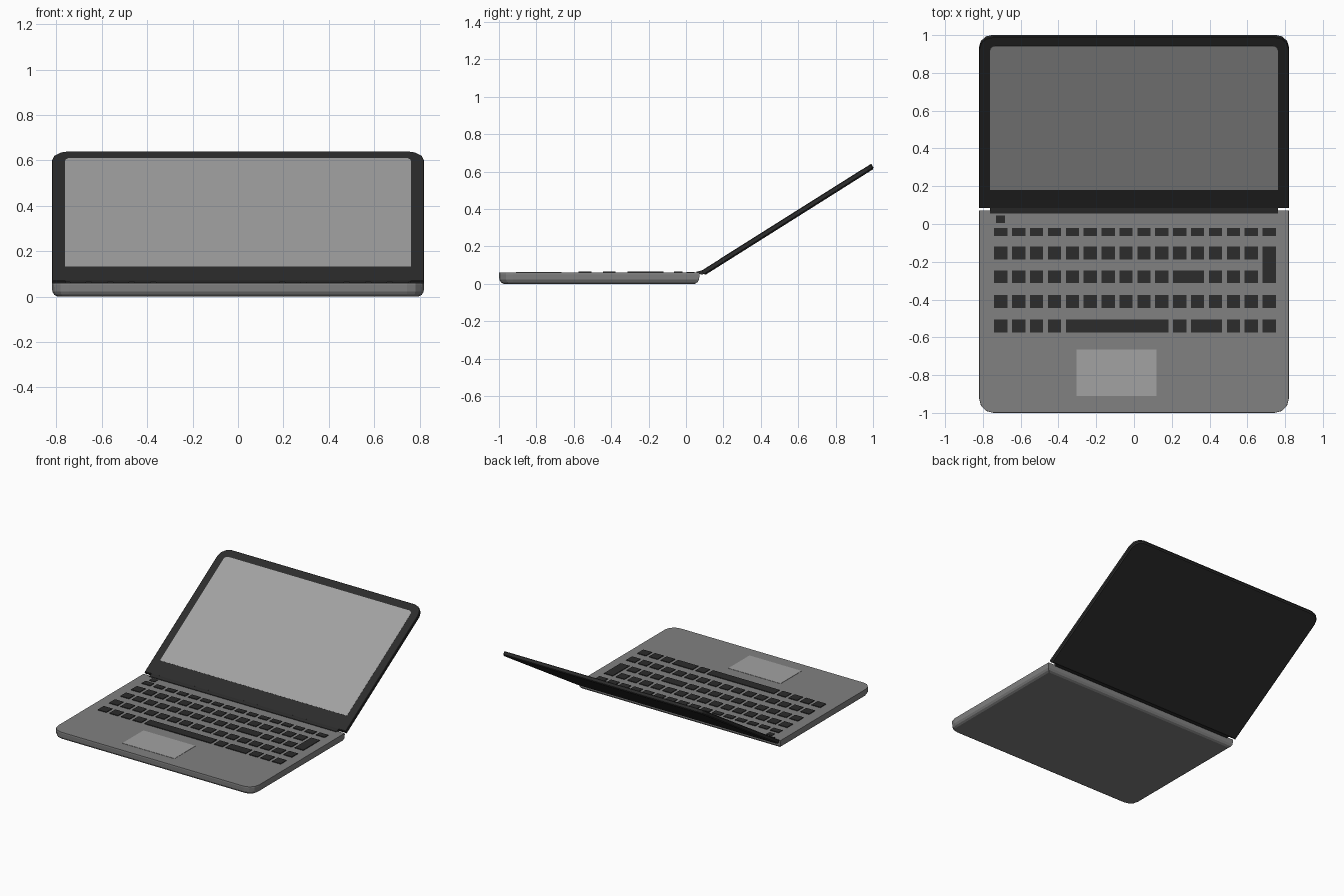
import bpy, bmesh, math
from mathutils import Matrix

if "Cube" in bpy.data.objects:
    bpy.data.objects.remove(bpy.data.objects["Cube"])


def material(name, v):
    m = bpy.data.materials.new(name)
    m.diffuse_color = (v, v, v, 1)
    m.use_nodes = True
    m.node_tree.nodes["Principled BSDF"].inputs["Base Color"].default_value = m.diffuse_color
    return m


BODY = material("body_grey", 0.22)
DARK = material("dark_plastic", 0.025)
LIGHT = material("light_panel", 0.36)


def finish(name, bm, mat, matrix=None):
    bmesh.ops.recalc_face_normals(bm, faces=bm.faces)
    mesh = bpy.data.meshes.new(name)
    bm.to_mesh(mesh)
    bm.free()
    mesh.materials.append(mat)
    ob = bpy.data.objects.new(name, mesh)
    bpy.context.collection.objects.link(ob)
    if matrix is not None:
        ob.matrix_world = matrix
    return ob


def outline(hx, y0, y1, radius, inset=0.0, seg=3):
    """Rectangle whose two corners at the y1 end are rounded."""
    s = 1 if y1 > y0 else -1
    r = radius - inset if radius > inset else 0.0
    hx, y0, y1 = hx - inset, y0 + s * inset, y1 - s * inset
    half = [(hx, y0)]
    for i in range(seg + 1):
        a = math.pi / 2 * i / seg
        half.append((hx - r + r * math.cos(a), y1 - s * r + s * r * math.sin(a)))
    return half + [(-x, y) for x, y in reversed(half)]


def plate(name, shape, layers, mat, matrix=None):
    """Stack of inset outlines, layers = (z, inset), skinned and capped."""
    bm = bmesh.new()
    rings = [[bm.verts.new((x, y, z)) for x, y in outline(*shape, inset=ins)]
             for z, ins in layers]
    n = len(rings[0])
    for a, b in zip(rings, rings[1:]):
        for i in range(n):
            j = (i + 1) % n
            bm.faces.new((a[i], a[j], b[j], b[i]))
    bm.faces.new(rings[0])
    bm.faces.new(rings[-1])
    return finish(name, bm, mat, matrix)


def add_box(bm, x0, x1, y0, y1, z0, z1):
    m = (Matrix.Translation(((x0 + x1) / 2, (y0 + y1) / 2, (z0 + z1) / 2))
         @ Matrix.Diagonal((x1 - x0, y1 - y0, z1 - z0, 1)))
    bmesh.ops.create_cube(bm, size=1, matrix=m)


# Base with rounded front corners and a bevelled underside
plate("base", (0.82, 0.072, -1.0, 0.075),
      [(0, 0.024), (0.008, 0.01), (0.022, 0.002), (0.05, 0), (0.06, 0.001)], BODY)

# Trackpad
bm = bmesh.new()
add_box(bm, -0.305, 0.12, -0.91, -0.665, 0.055, 0.062)
finish("trackpad", bm, LIGHT)

# Keyboard: each row is (y top, y bottom, groups of first/last column)
PITCH, KEY, LEFT, TOP = 0.0947, 0.07, -0.74, 0.065
singles = lambda a, b: [(c, c) for c in range(a, b + 1)]
rows = [
    (-0.02, -0.064, singles(0, 15)),
    (-0.12, -0.188, singles(0, 14)),
    (-0.12, -0.312, [(15, 15)]),
    (-0.246, -0.312, singles(0, 9) + [(10, 11)] + singles(12, 14)),
    (-0.376, -0.444, singles(0, 15)),
    (-0.506, -0.575, singles(0, 3) + [(4, 9), (10, 10), (11, 12)] + singles(13, 15)),
]
bm = bmesh.new()
for yt, yb, groups in rows:
    for a, b in groups:
        add_box(bm, LEFT + a * PITCH, LEFT + b * PITCH + KEY, yb, yt, 0.055, TOP)
finish("keyboard_keys", bm, DARK)

# Power button
bm = bmesh.new()
add_box(bm, -0.73, -0.683, 0.004, 0.045, 0.055, 0.063)
finish("power_button", bm, DARK)

# Hinge bar, a short extruded profile joining base and lid
bm = bmesh.new()
profile = [(0.055, 0.054), (0.055, 0.064), (0.07, 0.068), (0.092, 0.073), (0.102, 0.052), (0.085, 0.05)]
face = bm.faces.new([bm.verts.new((-0.762, y, z)) for y, z in profile])
ext = bmesh.ops.extrude_face_region(bm, geom=[face], use_keep_orig=True)
bmesh.ops.translate(bm, vec=(1.524, 0, 0),
                    verts=[v for v in ext["geom"] if isinstance(v, bmesh.types.BMVert)])
finish("hinge", bm, DARK)

# Lid, modelled flat and tilted back about its lower edge
tilt = Matrix.Translation((0, 0.083, 0.07)) @ Matrix.Rotation(math.radians(32.2), 4, "X")
plate("lid", (0.82, 0, 1.072, 0.075),
      [(-0.03, 0.009), (-0.022, 0), (-0.003, 0), (0, 0.003)], DARK, tilt)

# Screen with small rounded upper corners
plate("screen", (0.762, 0.115, 1.014, 0.025), [(-0.004, 0), (0.001, 0)], LIGHT, tilt)
